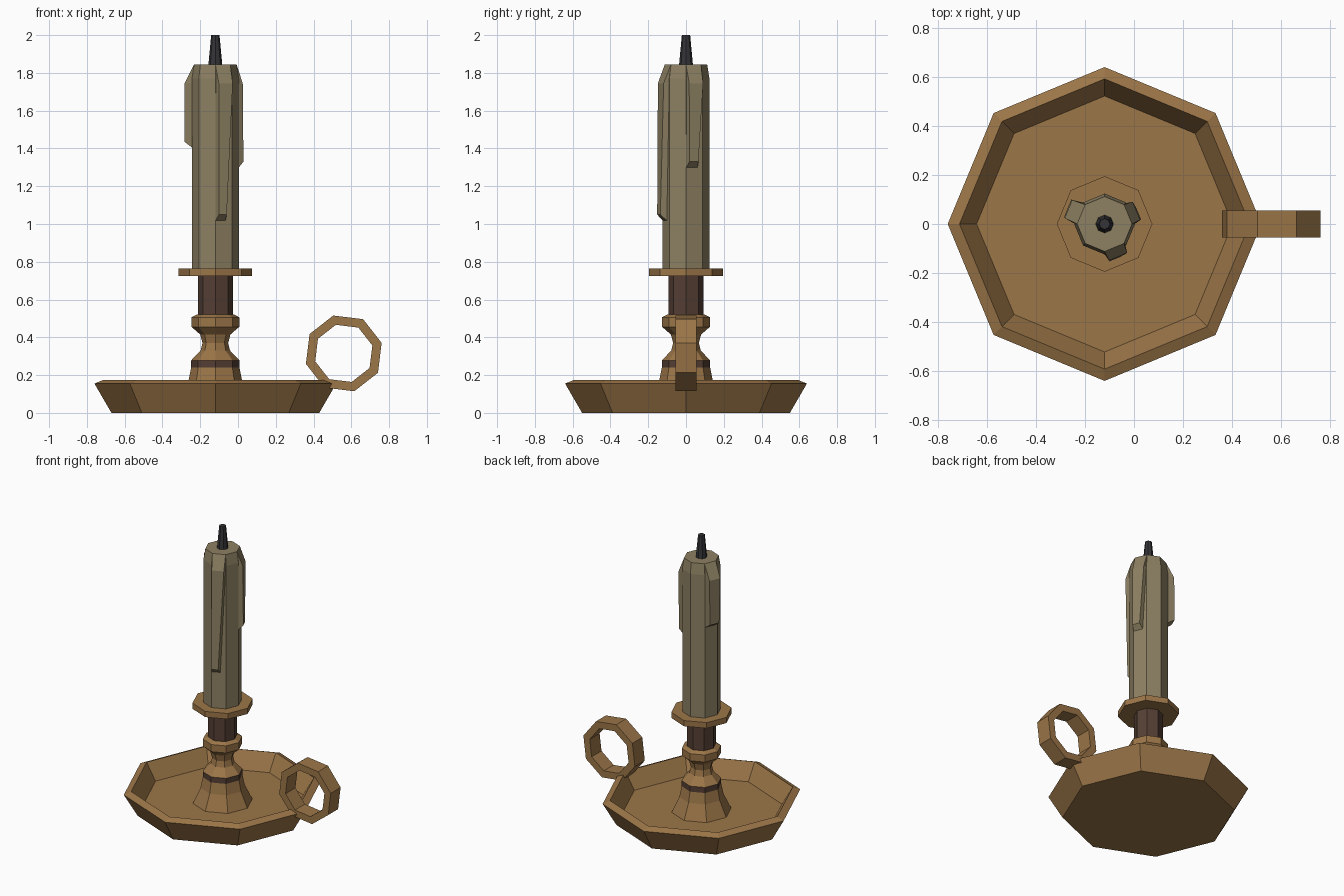
import bpy, bmesh
from math import cos, sin, radians, pi
from mathutils import Vector

if "Cube" in bpy.data.objects:
    bpy.data.objects.remove(bpy.data.objects["Cube"])

CX = -0.12  # axis of the dish, stem and candle


def material(name, rgb):
    m = bpy.data.materials.new(name)
    m.diffuse_color = (*rgb, 1)
    m.use_nodes = True
    m.node_tree.nodes["Principled BSDF"].inputs["Base Color"].default_value = m.diffuse_color
    return m


BRASS = material("brass", (0.33, 0.18, 0.065))
DARK = material("dark_brass", (0.09, 0.05, 0.035))
WAX = material("wax", (0.27, 0.22, 0.125))
BLACK = material("wick_black", (0.035, 0.035, 0.04))


def finish(name, bm, *mats):
    bmesh.ops.recalc_face_normals(bm, faces=bm.faces)
    me = bpy.data.meshes.new(name)
    bm.to_mesh(me)
    bm.free()
    for m in mats:
        me.materials.append(m)
    ob = bpy.data.objects.new(name, me)
    bpy.context.collection.objects.link(ob)
    return ob


def lathe(bm, profile, sides=8, dark=()):
    """Revolve (radius, z) points round the axis and cap both ends."""
    rings = [[bm.verts.new((CX + r * cos(2 * pi * i / sides), r * sin(2 * pi * i / sides), z))
              for i in range(sides)] for r, z in profile]
    for k, (a, b) in enumerate(zip(rings, rings[1:])):
        for i in range(sides):
            j = (i + 1) % sides
            f = bm.faces.new((a[i], a[j], b[j], b[i]))
            f.material_index = int(k in dark)
    bm.faces.new(rings[0])
    bm.faces.new(rings[-1])


def turned(name, profile, *mats, dark=()):
    bm = bmesh.new()
    lathe(bm, profile, dark=dark)
    return finish(name, bm, *mats)


# Dish
turned("dish", [(0.55, 0), (0.64, 0.155), (0.592, 0.175), (0.522, 0.06)], BRASS)

# Stem with a dark band
turned("stem", [(0.195, 0.055), (0.143, 0.165), (0.128, 0.239), (0.128, 0.278),
                (0.078, 0.33), (0.068, 0.37), (0.08, 0.415), (0.127, 0.456),
                (0.127, 0.506), (0.1, 0.52)], BRASS, DARK, dark=(2,))

# Socket and drip pan
turned("socket", [(0.093, 0.51), (0.093, 0.73)], DARK)
turned("drip_pan", [(0.195, 0.725), (0.195, 0.765)], BRASS)

# Candle with three wax runs
bm = bmesh.new()
lathe(bm, [(0.124, 0.76), (0.124, 1.77), (0.112, 1.845)])


def wax_run(start, out, z_end, narrow):
    a0, a1 = radians(start), radians(start + 45)
    n = Vector((cos((a0 + a1) / 2), sin((a0 + a1) / 2), 0))

    def pair(r, push, z, inset, cut):
        p, q = (Vector((r * cos(a), r * sin(a), 0)) for a in (a0, a1))
        return [bm.verts.new(p.lerp(q, t) + n * push + Vector((CX, 0, z)))
                for t in (inset, 1 - inset - cut)]

    outer = [pair(0.112, 0.0, 1.845, 0, 0),
             pair(0.124, out, 1.745, 0.08, 0),
             pair(0.124, out + 0.004, z_end + 0.035, 0.08, narrow)]
    inner = [pair(0.105, -0.01, 1.843, 0, 0),
             pair(0.124, -0.015, 1.745, 0, 0),
             pair(0.124, -0.003, z_end, 0, narrow)]
    for k in range(2):
        (a, b), (c, d) = outer[k:k + 2]
        (e, f), (g, h) = inner[k:k + 2]
        for quad in ((a, b, d, c), (e, g, h, f), (a, c, g, e), (b, f, h, d)):
            bm.faces.new(quad)
    for (a, b), (c, d) in ((outer[0], inner[0]), (outer[2], inner[2])):
        bm.faces.new((a, b, d, c))


wax_run(0, 0.026, 1.295, 0.3)
wax_run(135, 0.045, 1.40, 0.1)
wax_run(270, 0.03, 1.015, 0.38)
finish("candle", bm, WAX)

# Wick
turned("wick", [(0.037, 1.84), (0.022, 2.0)], BLACK)

# Ring handle
bm = bmesh.new()
loops = []
for r, y in ((0.208, -0.055), (0.208, 0.055), (0.157, 0.055), (0.157, -0.055)):
    loops.append([bm.verts.new((0.56 + r * cos(radians(15.5 + 45 * i)), y,
                                0.315 + r * sin(radians(15.5 + 45 * i)))) for i in range(8)])
for k in range(4):
    a, b = loops[k], loops[(k + 1) % 4]
    for i in range(8):
        j = (i + 1) % 8
        bm.faces.new((a[i], a[j], b[j], b[i]))
finish("ring_handle", bm, BRASS)
